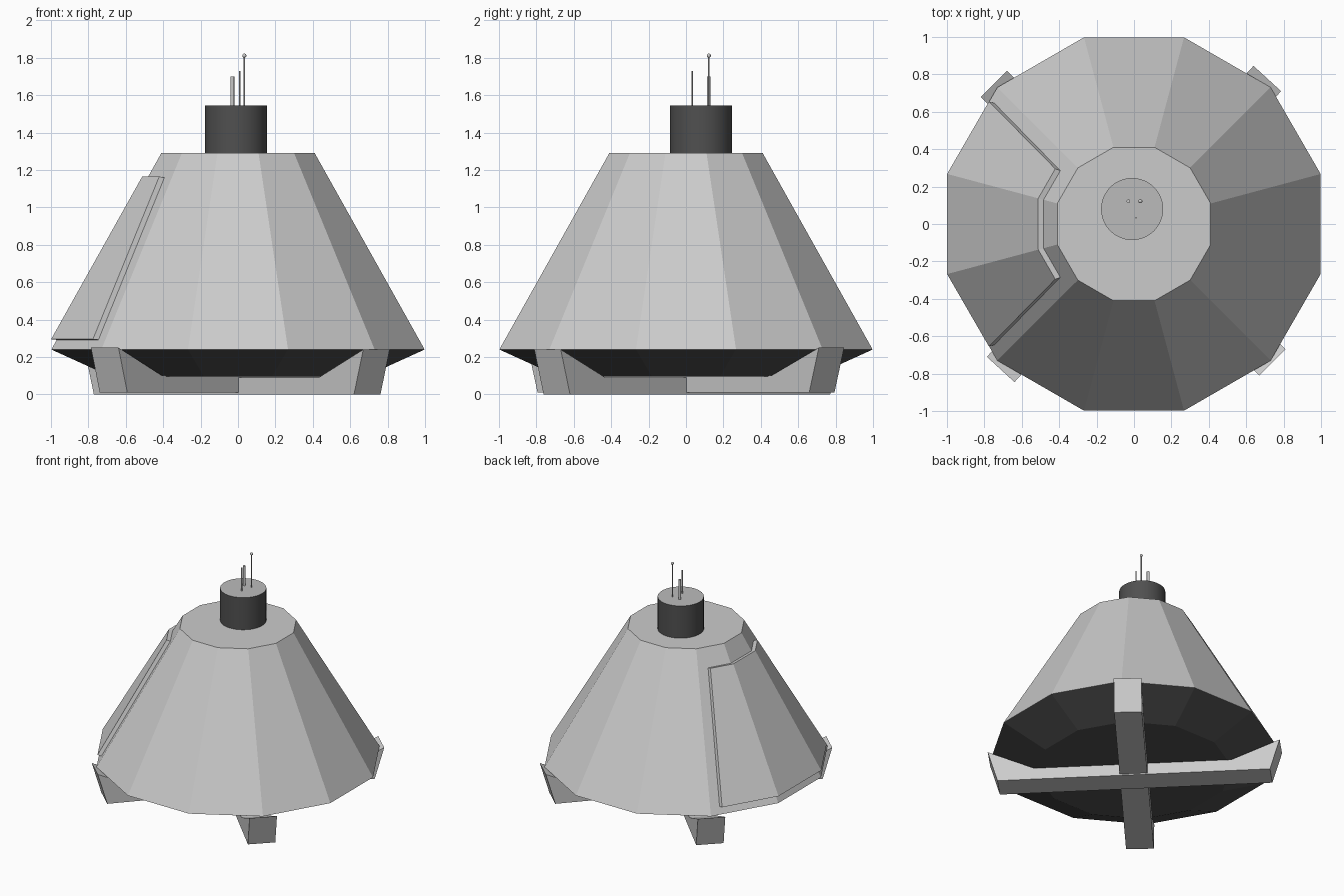
import bpy, bmesh
from math import cos, sin, radians, pi
from mathutils import Vector

if "Cube" in bpy.data.objects:
    bpy.data.objects.remove(bpy.data.objects["Cube"])

def make(name, verts, faces, mats=()):
    me = bpy.data.meshes.new(name)
    me.from_pydata(verts, [], faces)
    bm = bmesh.new()
    bm.from_mesh(me)
    bmesh.ops.recalc_face_normals(bm, faces=bm.faces)
    bm.to_mesh(me)
    bm.free()
    for m in mats:
        me.materials.append(m)
    ob = bpy.data.objects.new(name, me)
    bpy.context.collection.objects.link(ob)
    return ob

def grey(name, v):
    m = bpy.data.materials.new(name)
    m.diffuse_color = (v, v, v, 1)
    m.use_nodes = True
    m.node_tree.nodes["Principled BSDF"].inputs["Base Color"].default_value = m.diffuse_color
    return m

def loft(name, rings, mats=()):
    """Closed solid skinned through rings of equal point count."""
    n = len(rings[0])
    verts = [p for r in rings for p in r]
    faces = [tuple(range(n)), tuple(range((len(rings) - 1) * n, len(rings) * n))]
    for k in range(len(rings) - 1):
        for i in range(n):
            j = (i + 1) % n
            faces.append((k * n + i, k * n + j, (k + 1) * n + j, (k + 1) * n + i))
    return make(name, verts, faces, mats)

def ring(apothem, z, n=12):
    r = apothem / cos(pi / n)
    return [(r * cos((i + .5) * 2 * pi / n), r * sin((i + .5) * 2 * pi / n), z) for i in range(n)]

def rod(name, x, y, r, z0, z1, n=12):
    pts = [(x + r * cos(2 * pi * i / n), y + r * sin(2 * pi * i / n)) for i in range(n)]
    ob = loft(name, [[(*p, z0) for p in pts], [(*p, z1) for p in pts]])
    for p in ob.data.polygons:
        p.use_smooth = len(p.vertices) == 4
    ob.data.set_sharp_from_angle(angle=radians(40))
    return ob

dark = grey("dark_grey", 0.08)
cap = grey("mid_grey", 0.5)

# Twelve-sided hull with dark underside
loft("hull", [ring(0.998, 0.24), ring(0.41, 1.29)])
loft("underside", [ring(0.68, 0.095), ring(0.996, 0.239)], [dark])

# Raised hatch wrapping three facets on the -x side
def arc(z, shift, corner):
    a = 1 - (z - 0.24) * 0.56 + shift
    h = a * 0.268
    # side corners lie on the neighbouring 30-degree facets
    y = corner
    x = -(a - 0.5 * y) / 0.866
    return [(x, y, z), (-a, h, z), (-a, -h, z), (x, -y, z)]

outer_low, outer_top = arc(0.295, 0.030, 0.655), arc(1.165, 0.030, 0.295)
inner_low, inner_top = arc(0.29, -0.02, 0.64), arc(1.155, -0.02, 0.28)
loft("hatch", [[o, t, u, i] for o, t, u, i in zip(outer_low, outer_top, inner_top, inner_low)])

# Crossed landing skids, each with upswept ends
def skid(name, angle, drop, r_a, r_b):
    d = Vector((cos(radians(angle)), sin(radians(angle)), 0))
    s = Vector((-d.y, d.x, 0)) * 0.1
    prof = [(r_a, .25), (.71, .10), (-.71, .10), (-r_b, .25), (-r_b + .07, .01), (r_a - .07, .01)]
    rings = [[d * r + side * s + Vector((0, 0, z - drop)) for r, z in prof] for side in (-1, 1)]
    loft(name, rings)

skid("skid_a", 47.5, 0.0, 1.055, 1.055)
skid("skid_b", 135, 0.01, 1.06, 1.047)

# Turret drum: dark wall, lighter cap
drum = rod("turret_drum", -0.01, 0.08, 0.166, 1.28, 1.545, 48)
drum.data.materials.append(dark)
drum.data.materials.append(cap)
drum.data.polygons[1].material_index = 1

# Antennas
rod("thick_antenna", -0.03, 0.122, 0.010, 1.53, 1.70)
rod("thin_antenna", 0.010, 0.033, 0.004, 1.53, 1.73, 8)
rod("tall_antenna", 0.034, 0.122, 0.004, 1.53, 1.81, 8)
bpy.ops.mesh.primitive_uv_sphere_add(segments=12, ring_count=8, radius=0.011, location=(0.034, 0.122, 1.811))
bpy.context.object.name = "antenna_tip"
bpy.ops.object.shade_smooth()
